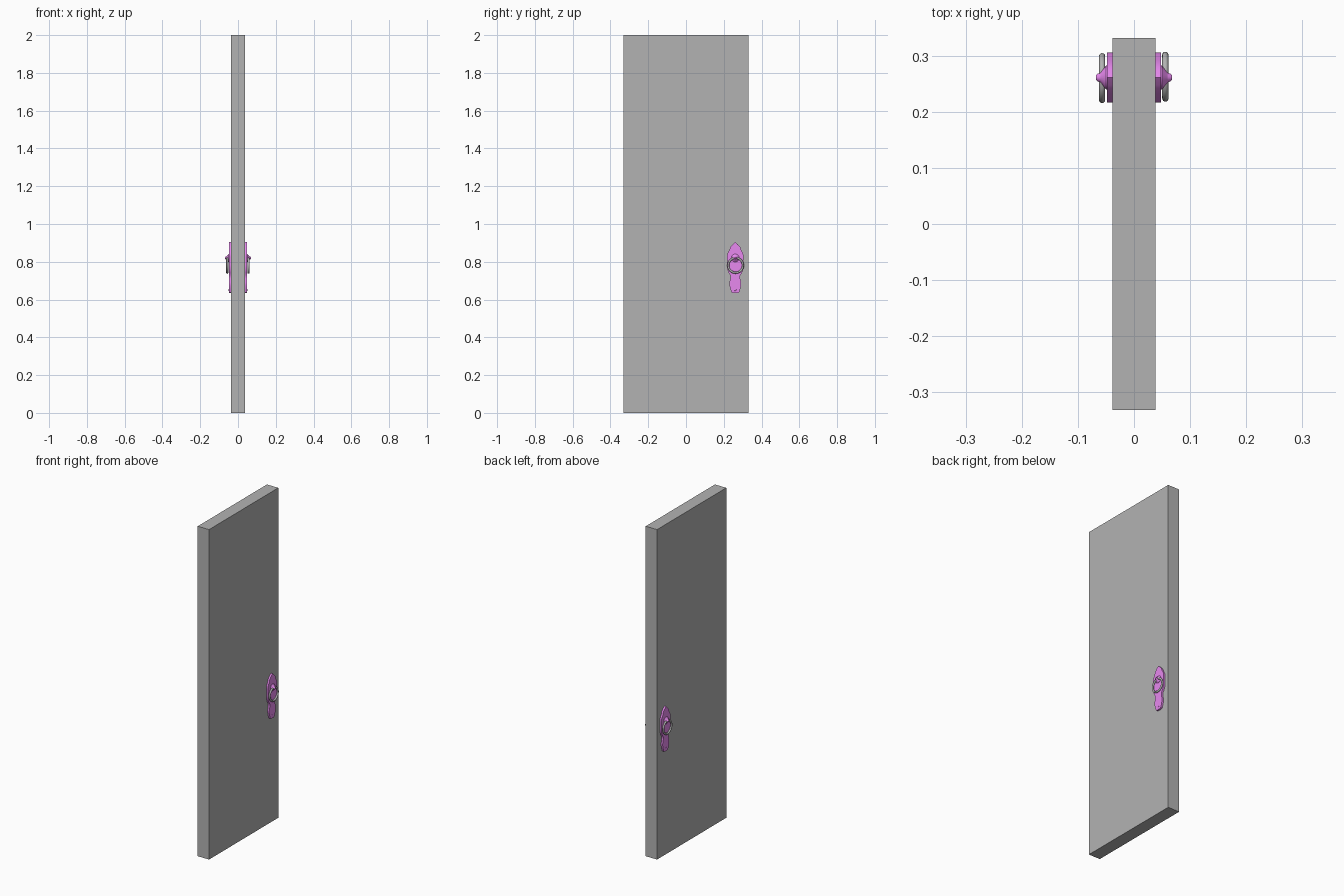
import bpy, bmesh, math
from mathutils import Matrix, Vector

if "Cube" in bpy.data.objects:
    bpy.data.objects.remove(bpy.data.objects["Cube"])


def material(name, color):
    m = bpy.data.materials.new(name)
    m.diffuse_color = (*color, 1)
    m.use_nodes = True
    m.node_tree.nodes["Principled BSDF"].inputs["Base Color"].default_value = m.diffuse_color
    return m


purple = material("purple_metal", (0.8, 0.25, 0.86))
grey = material("dark_grey", (0.45, 0.45, 0.45))
HY = 0.261  # handle centre line


def finish(name, bm, mat, smooth=False, mirror=True):
    bmesh.ops.remove_doubles(bm, verts=bm.verts, dist=1e-6)
    bmesh.ops.recalc_face_normals(bm, faces=bm.faces)
    me = bpy.data.meshes.new(name)
    bm.to_mesh(me)
    bm.free()
    me.materials.append(mat)
    ob = bpy.data.objects.new(name, me)
    bpy.context.collection.objects.link(ob)
    if smooth:
        bpy.ops.object.select_all(action='DESELECT')
        ob.select_set(True)
        bpy.context.view_layer.objects.active = ob
        bpy.ops.object.shade_smooth_by_angle(angle=math.radians(35))
    if mirror:
        ob.modifiers.new("other_side", 'MIRROR').use_axis = (True, False, False)
    return ob


def lathe(name, profile, z, mat, steps=24):
    """Spin (x, radius) points about an x-parallel axis at height z."""
    bm = bmesh.new()
    vs = [bm.verts.new((x, HY + r, z)) for x, r in profile]
    es = [bm.edges.new(p) for p in zip(vs, vs[1:])]
    bmesh.ops.spin(bm, geom=vs + es, cent=(0, HY, z), axis=(1, 0, 0),
                   angle=math.tau, steps=steps, use_merge=True)
    return finish(name, bm, mat, smooth=True)


# Door slab
bm = bmesh.new()
bmesh.ops.create_cube(bm, size=1, matrix=Matrix.Translation((0, 0, 1))
                      @ Matrix.Diagonal((0.076, 0.663, 2, 1)))
finish("door_panel", bm, grey, mirror=False)

# Back plate: half outline (half width, height), pointed top and waisted base
half = [(0.012, 0.634), (0.020, 0.638), (0.026, 0.655), (0.031, 0.675),
        (0.031, 0.692), (0.026, 0.71), (0.026, 0.728), (0.035, 0.742),
        (0.042, 0.76), (0.0445, 0.785), (0.042, 0.805), (0.0445, 0.825),
        (0.041, 0.846), (0.031, 0.862), (0.027, 0.877), (0.014, 0.892)]
outline = [(HY + w, z) for w, z in half] + [(HY, 0.904)]
outline += [(HY - w, z) for w, z in reversed(half)]
bm = bmesh.new()
face = bm.faces.new([bm.verts.new((0.036, y, z)) for y, z in outline])
ext = bmesh.ops.extrude_face_region(bm, geom=[face])["geom"]
bmesh.ops.translate(bm, vec=(0.0125, 0, 0),
                    verts=[v for v in ext if isinstance(v, bmesh.types.BMVert)])
finish("back_plate", bm, purple, smooth=True)

# Stepped conical boss that carries the ring
lathe("ring_boss", [(0.046, 0), (0.046, 0.022), (0.050, 0.021), (0.059, 0.010),
                    (0.061, 0.008), (0.065, 0.007), (0.068, 0.004), (0.068, 0)],
      0.82, purple)

# Small screw at the foot of the plate
lathe("plate_screw", [(0.046, 0), (0.046, 0.006), (0.050, 0.005), (0.051, 0.002),
                      (0.051, 0)], 0.651, purple, 12)

# Pull rings, hanging slightly differently on each side
for side, x, y in (("right", 0.0558, 0.2625), ("left", -0.0568, 0.260)):
    bm = bmesh.new()
    c = Vector((x, y, 0.781))
    tube = [bm.verts.new(c + Vector((0.0055 * math.cos(a), 0.039 + 0.0055 * math.sin(a), 0)))
            for a in (i * math.tau / 16 for i in range(16))]
    edges = [bm.edges.new((tube[i], tube[i - 1])) for i in range(16)]
    bmesh.ops.spin(bm, geom=tube + edges, cent=c, axis=(1, 0, 0),
                   angle=math.tau, steps=48, use_merge=True)
    finish("pull_ring_" + side, bm, grey, smooth=True, mirror=False)
